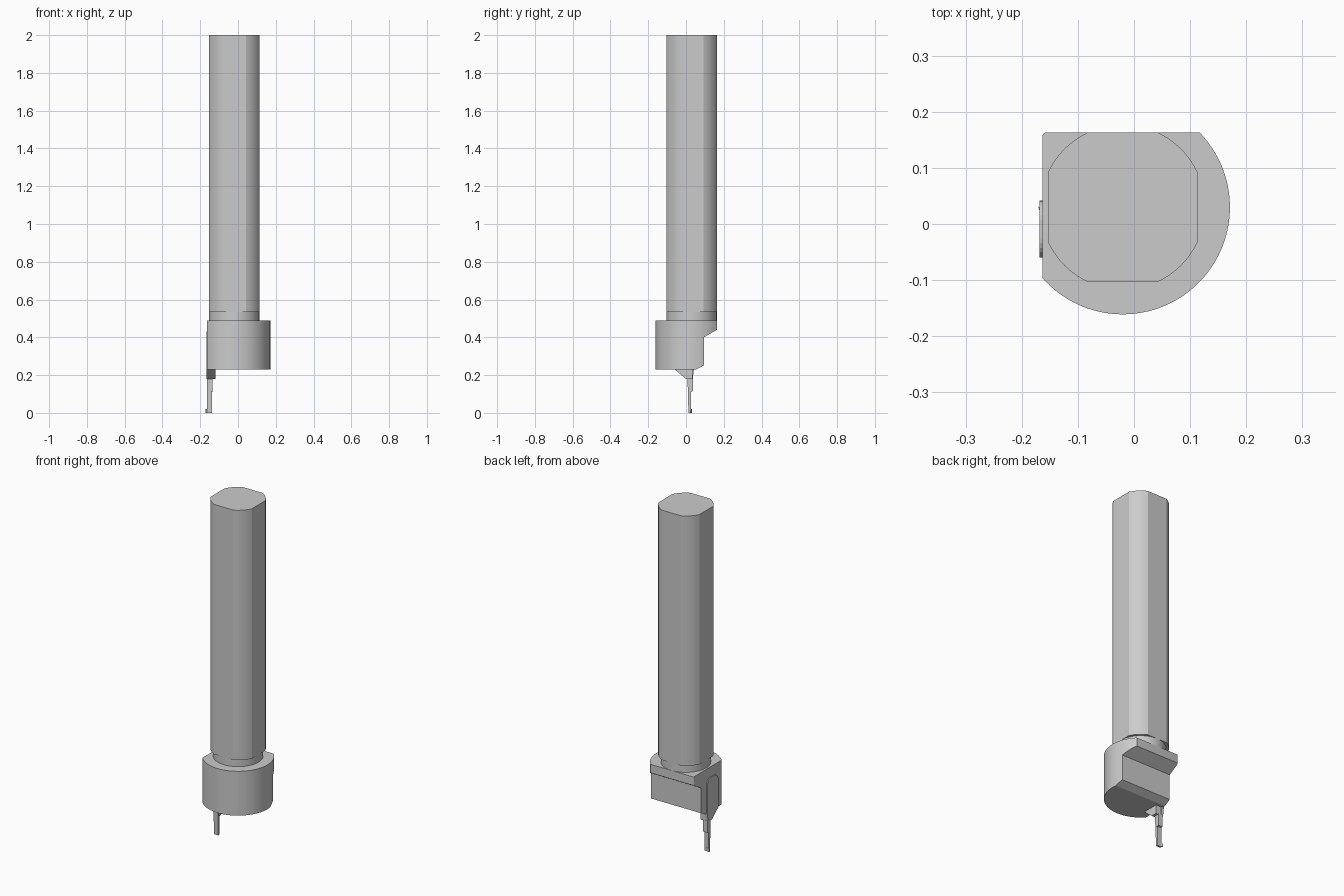
import bpy, bmesh, math

if "Cube" in bpy.data.objects:
    bpy.data.objects.remove(bpy.data.objects["Cube"])

CX, CY = -0.02, 0.03          # axis of shank and head
steel = bpy.data.materials.new("grey steel")
steel.diffuse_color = (0.6, 0.6, 0.6, 1)
steel.use_nodes = True
steel.node_tree.nodes["Principled BSDF"].inputs["Base Color"].default_value = steel.diffuse_color


def prism(name, pts, lo, hi, axis="z"):
    """Extrude a 2D outline: (x, y) along z, or (y, z) along x."""
    bm = bmesh.new()
    put = (lambda p, t: (p[0], p[1], t)) if axis == "z" else (lambda p, t: (t, p[0], p[1]))
    a = [bm.verts.new(put(p, lo)) for p in pts]
    b = [bm.verts.new(put(p, hi)) for p in pts]
    bm.faces.new(a[::-1])
    bm.faces.new(b)
    n = len(pts)
    for i in range(n):
        j = (i + 1) % n
        bm.faces.new((a[i], a[j], b[j], b[i]))
    bmesh.ops.recalc_face_normals(bm, faces=bm.faces)
    me = bpy.data.meshes.new(name)
    bm.to_mesh(me)
    bm.free()
    ob = bpy.data.objects.new(name, me)
    bpy.context.collection.objects.link(ob)
    me.materials.append(steel)
    return ob


def arc(r, a0, a1, n, cx=CX, cy=CY):
    return [(cx + r * math.cos(a0 + (a1 - a0) * i / n),
             cy + r * math.sin(a0 + (a1 - a0) * i / n)) for i in range(n + 1)]


def smooth(ob):
    bpy.ops.object.select_all(action="DESELECT")
    bpy.context.view_layer.objects.active = ob
    ob.select_set(True)
    bpy.ops.object.shade_smooth_by_angle(angle=math.radians(20))


# Shank: round bar with four flats
FLAT, R = 0.1328, 0.147
half = math.pi / 4 - math.acos(FLAT / R)
outline = []
for k in range(4):
    mid = math.pi / 4 + k * math.pi / 2
    outline += arc(R, mid - half, mid + half, 10)
smooth(prism("shank", outline, 0.535, 2.0))

# Neck: round section between shank and head
smooth(prism("neck", arc(FLAT, 0, 2 * math.pi, 64)[:-1], 0.48, 0.535))

# Head: disc cut flat on the left and back, with a small rounded corner
HR, LEFT, BACK = 0.191, -0.163, 0.163
start = -math.pi + math.acos((CX - LEFT) / HR)
end = math.asin((BACK - CY) / HR)
corner = arc(0.006, math.pi / 2, math.pi, 4, LEFT + 0.006, BACK - 0.006)
head = prism("head", arc(HR, start, end, 56) + corner, 0.23, 0.49)

# Relief cut under the back ledge and along the lower back edge
cutter = prism("head_relief_cutter",
               [(0.055, 0.2), (0.055, 0.23), (0.095, 0.252), (0.095, 0.40),
                (0.163, 0.44), (0.3, 0.52), (0.3, 0.2)], -0.4, 0.4, "x")
cutter.hide_render = True
cutter.hide_viewport = True
cut = head.modifiers.new("relief", "BOOLEAN")
cut.operation = "DIFFERENCE"
cut.object = cutter
cut.solver = "EXACT"
bpy.context.view_layer.objects.active = head
bpy.ops.object.modifier_apply(modifier=cut.name)
smooth(head)

# Insert plate: arched plate lying on the left flat
plate = [(-0.06, 0.23), (0.0, 0.18), (0.035, 0.18), (0.042, 0.23)]
plate += arc(0.035, 0, math.pi / 2, 6, 0.007, 0.395)
plate += arc(0.035, math.pi / 2, math.pi, 6, -0.025, 0.395)
prism("insert_plate", plate, -0.168, -0.155, "x")

# Insert support: wedge below the head
prism("insert_support", [(-0.06, 0.235), (-0.06, 0.23), (0.0, 0.18), (0.035, 0.18),
                         (0.035, 0.235)], -0.166, -0.12, "x")

# Blade stem: thicker root, then the thin blade
prism("blade_root", [(0.008, 0.185), (0.010, 0.13), (0.022, 0.11), (0.036, 0.115),
                     (0.036, 0.185)], -0.164, -0.135, "x")
prism("blade", [(0.008, 0.185), (0.013, 0.0), (0.025, 0.0), (0.027, 0.185)],
      -0.165, -0.138, "x")

# Cutting tip: small point at the foot of the blade
prism("cutting_tip", [(-0.171, 0.031), (-0.165, 0.013), (-0.146, 0.013),
                      (-0.140, 0.017), (-0.140, 0.025), (-0.16, 0.026)], 0.0, 0.02)
